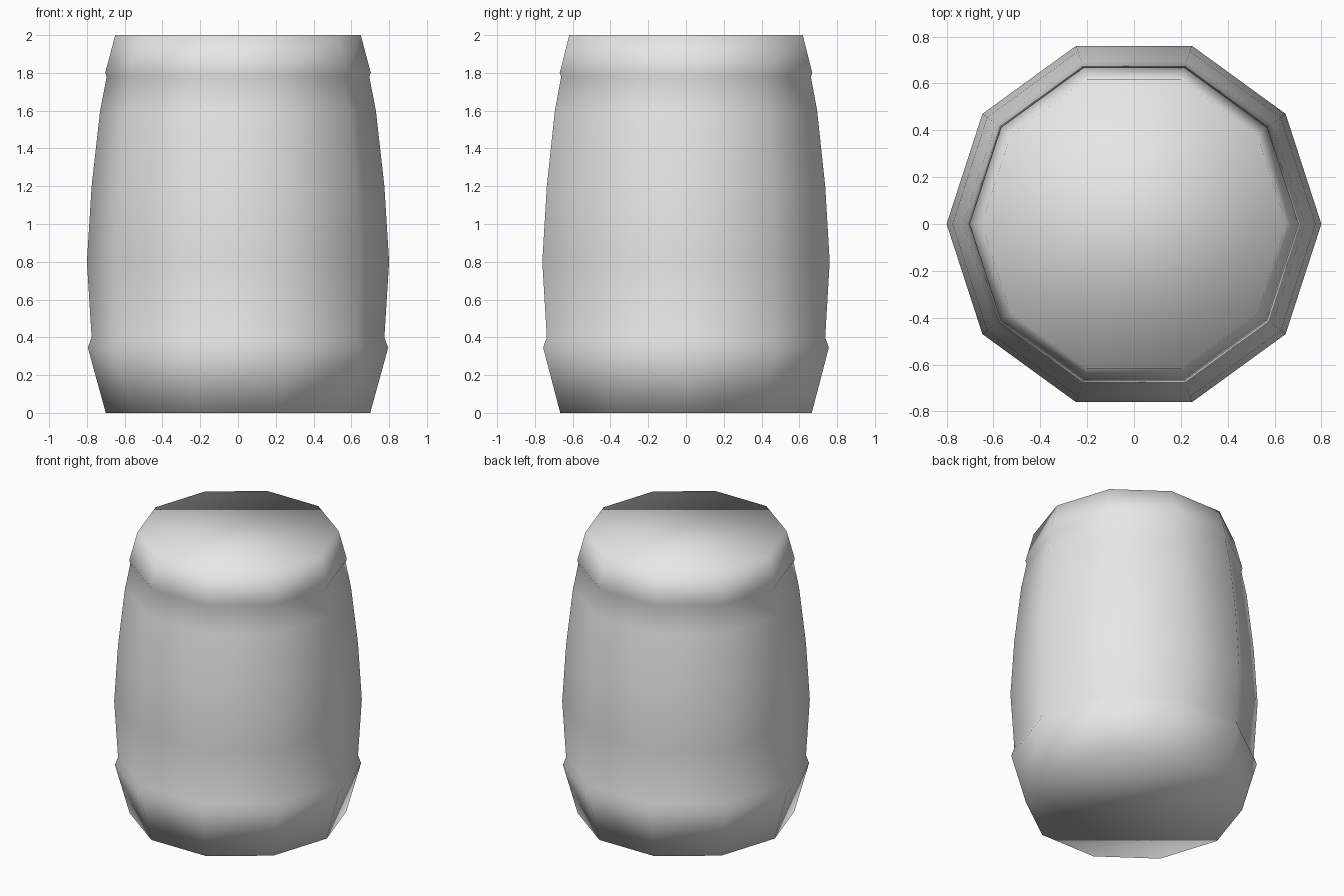
import bpy, bmesh
from math import cos, sin, tau

cube = bpy.data.objects.get("Cube")
if cube:
    bpy.data.objects.remove(cube, do_unlink=True)

SIDES = 10
# Radius and height of each ring, from the base to the lid
PROFILE = [(0.70, 0), (0.795, 0.345), (0.775, 0.40), (0.80, 0.80), (0.775, 1.20),
           (0.73, 1.60), (0.695, 1.78), (0.703, 1.80), (0.65, 2.0)]

grey = bpy.data.materials.new("plain_grey")
grey.use_nodes = True
grey.diffuse_color = (0.8, 0.8, 0.8, 1)
grey.node_tree.nodes["Principled BSDF"].inputs["Base Color"].default_value = (0.8, 0.8, 0.8, 1)


def add_cap(bm, ring, start, flip):
    """Close a ring with strips of quads."""
    r = [ring[(start + i) % SIDES] for i in range(SIDES)]
    for ids in ((0, 1, 2, 3), (0, 3, 4, 9), (9, 4, 5, 8), (8, 5, 6, 7)):
        verts = [r[i] for i in ids]
        bm.faces.new(verts[::-1] if flip else verts)


bm = bmesh.new()
rings = [[bm.verts.new((r * cos(tau * i / SIDES), r * sin(tau * i / SIDES), z))
          for i in range(SIDES)] for r, z in PROFILE]

# Barrel wall
for low, high in zip(rings, rings[1:]):
    for i in range(SIDES):
        j = (i + 1) % SIDES
        bm.faces.new((low[i], low[j], high[j], high[i]))

# Base and lid
add_cap(bm, rings[0], 7, True)
add_cap(bm, rings[-1], 0, False)

for face in bm.faces:
    face.smooth = True

mesh = bpy.data.meshes.new("barrel")
bm.to_mesh(mesh)
bm.free()
mesh.materials.append(grey)
barrel = bpy.data.objects.new("barrel", mesh)
bpy.context.collection.objects.link(barrel)
